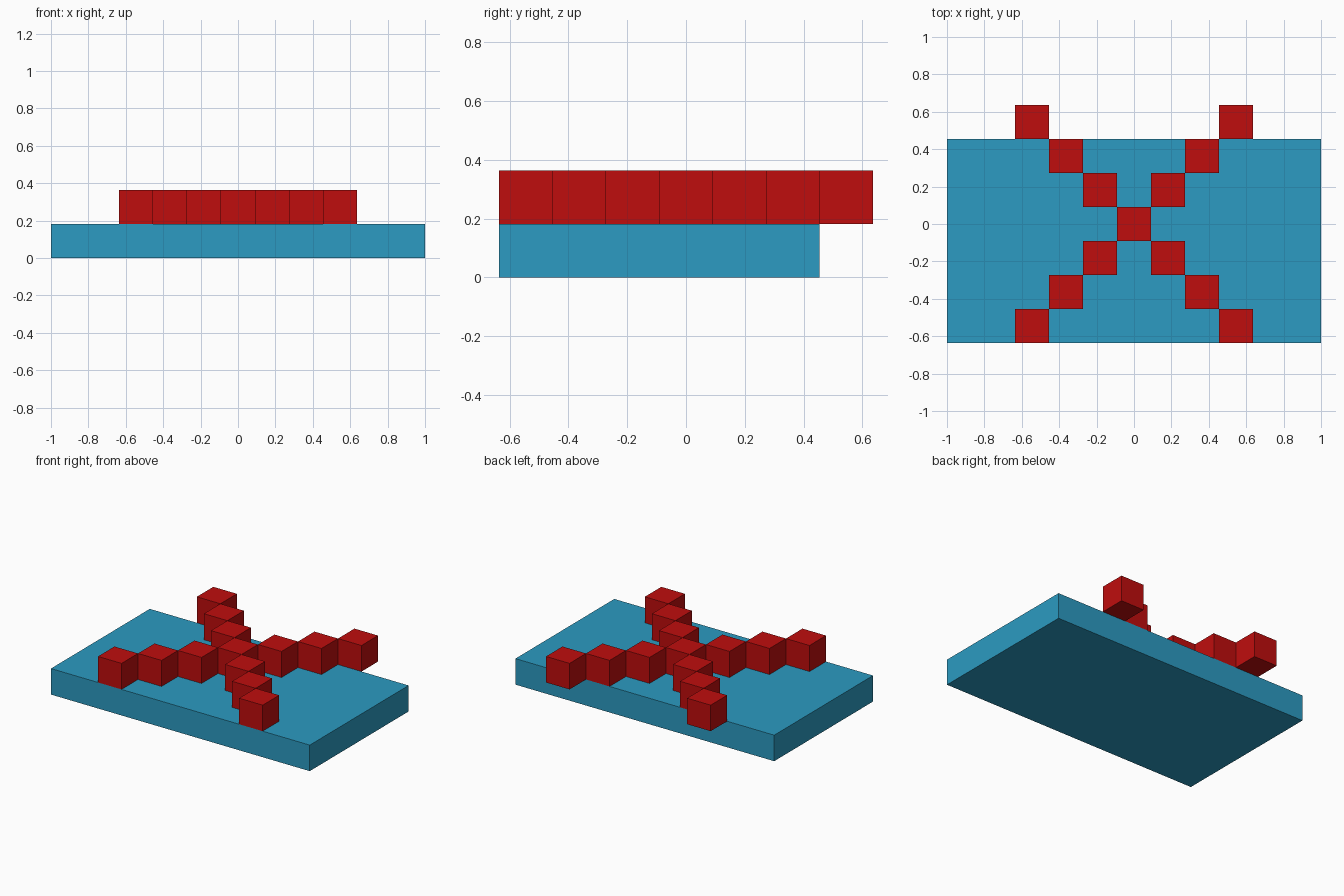
import bpy

default = bpy.data.objects.get("Cube")
if default:
    bpy.data.objects.remove(default, do_unlink=True)

U = 2 / 11  # block size: the slab is 11 blocks wide


def make_material(name, rgb):
    mat = bpy.data.materials.new(name)
    mat.use_nodes = True
    color = (*rgb, 1.0)
    mat.diffuse_color = color
    mat.node_tree.nodes["Principled BSDF"].inputs["Base Color"].default_value = color
    return mat


def make_box(name, center, size, mat):
    bpy.ops.mesh.primitive_cube_add(size=1, location=center)
    obj = bpy.context.object
    obj.name = name
    obj.scale = size
    bpy.ops.object.transform_apply(location=False, rotation=False, scale=True)
    obj.data.materials.append(mat)
    return obj


blue = make_material("blue", (0.025, 0.328, 0.539))
red = make_material("red", (0.521, 0.004, 0.004))

# Base slab, set one half block towards the front
make_box("base_slab", (0, -U / 2, U / 2), (11 * U, 6 * U, U), blue)

# Cross of blocks on the slab; the rear pair overhangs the back edge
make_box("center_block", (0, 0, 1.5 * U), (U, U, U), red)
for side, sx in (("left", 1), ("right", -1)):
    for end, sy in (("front", -1), ("back", 1)):
        for i in range(1, 4):
            make_box(f"{end}_{side}_block_{i}", (sx * i * U, sy * i * U, 1.5 * U),
                     (U, U, U), red)
